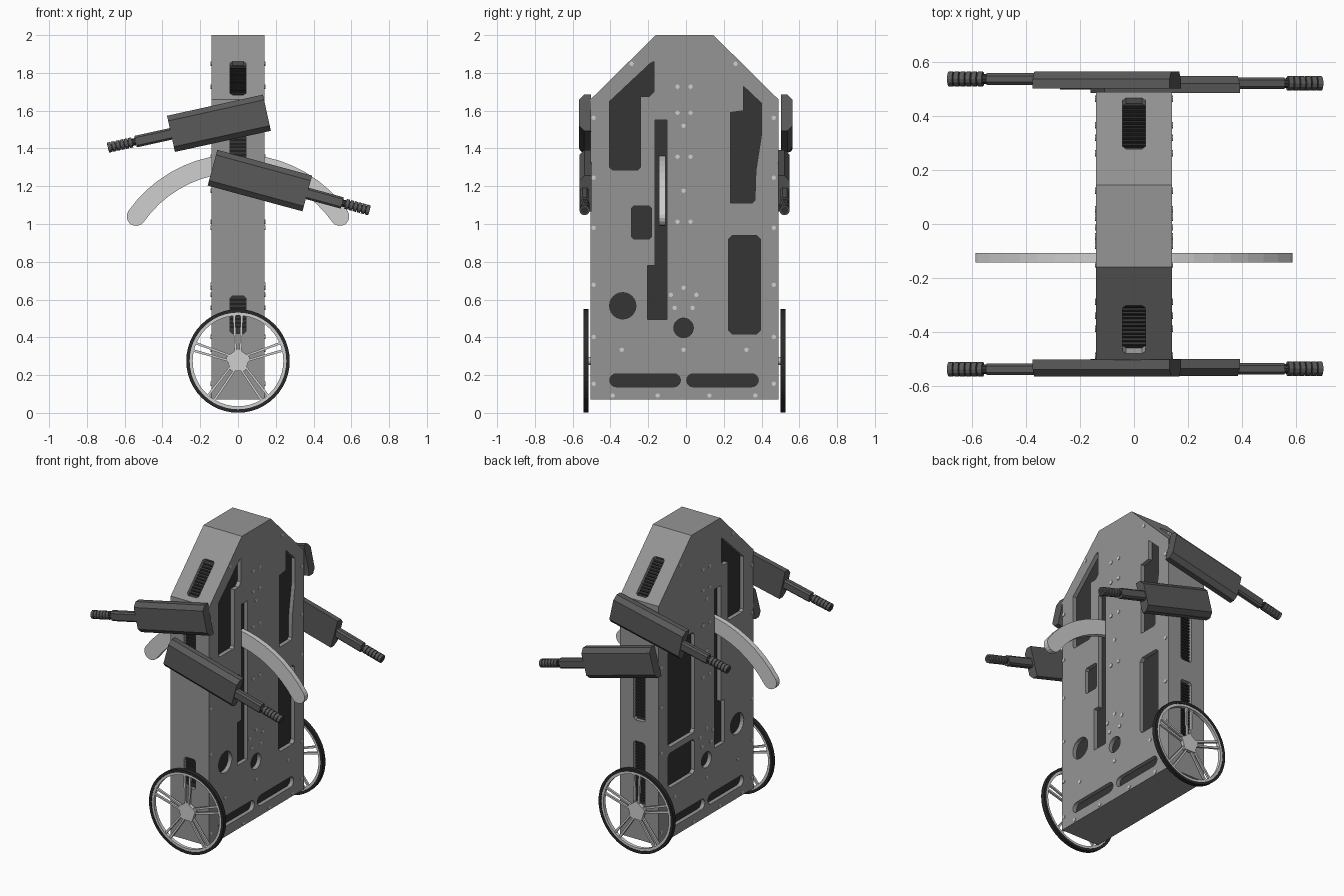
import bpy, math
from mathutils import Matrix, Vector as V

if "Cube" in bpy.data.objects:
    bpy.data.objects.remove(bpy.data.objects["Cube"])


def material(name, v):
    m = bpy.data.materials.new(name)
    m.diffuse_color = (v, v, v, 1)
    m.use_nodes = True
    m.node_tree.nodes["Principled BSDF"].inputs["Base Color"].default_value = m.diffuse_color
    return m


PANEL = material("panel grey", 0.30)
LIGHT = material("light metal", 0.62)
ARM = material("arm dark grey", 0.10)
DARK = material("recess charcoal", 0.035)
TYRE = material("tyre black", 0.022)


def frame(x, y, z, origin=(0, 0, 0)):
    m = Matrix((V(x), V(y), V(z))).transposed().to_4x4()
    m.translation = V(origin)
    return m


def plate(name, loops, mat, m, z0, z1):
    """Fill 2D loops (inner loops become holes), thicken z0..z1, place by m."""
    cu = bpy.data.curves.new(name, 'CURVE')
    cu.dimensions, cu.fill_mode, cu.extrude = '2D', 'BOTH', (z1 - z0) / 2
    for pts in loops:
        s = cu.splines.new('POLY')
        s.points.add(len(pts) - 1)
        for p, c in zip(s.points, pts):
            p.co = (c[0], c[1], 0, 1)
        s.use_cyclic_u = True
    tmp = bpy.data.objects.new("tmp", cu)
    bpy.context.collection.objects.link(tmp)
    dg = bpy.context.evaluated_depsgraph_get()
    me = bpy.data.meshes.new_from_object(tmp.evaluated_get(dg))
    bpy.data.objects.remove(tmp)
    me.transform(m @ Matrix.Translation((0, 0, (z0 + z1) / 2)))
    me.shade_flat()
    me.materials.clear()
    me.materials.append(mat)
    ob = bpy.data.objects.new(name, me)
    bpy.context.collection.objects.link(ob)
    return ob


def circle(cx, cy, r, n=24, a0=0.0):
    return [(cx + r * math.cos(a0 + math.tau * i / n), cy + r * math.sin(a0 + math.tau * i / n))
            for i in range(n)]


def rect(x0, x1, y0, y1, c=0.0):
    if not c:
        return [(x0, y0), (x1, y0), (x1, y1), (x0, y1)]
    return [(x0 + c, y0), (x1 - c, y0), (x1, y0 + c), (x1, y1 - c),
            (x1 - c, y1), (x0 + c, y1), (x0, y1 - c), (x0, y0 + c)]


def stadium(x0, x1, y0, y1):
    r, c = (y1 - y0) / 2, (y0 + y1) / 2
    a = [math.pi * (i / 8 - 0.5) for i in range(9)]
    return ([(x1 - r + r * math.cos(t), c + r * math.sin(t)) for t in a] +
            [(x0 + r - r * math.cos(t), c - r * math.sin(t)) for t in a])


W, T, DEPTH = 0.141, 0.03, 0.027
X, Y, Z = (1, 0, 0), (0, 1, 0), (0, 0, 1)
profile = [(-.505, .072), (.489, .072), (.489, 1.66), (.145, 2), (-.16, 2), (-.505, 1.66)]

# Dark inner core seen through all the openings
core = [(-.008 + (y + .008) * .946, 1.036 + (z - 1.036) * .972) for y, z in profile]
plate("inner_core", [core], DARK, frame(Y, Z, X), -W + DEPTH, W - DEPTH)

# Openings of the two side panels (y, z)
upper_front = [(-.404, 1.65), (-.19, 1.85), (-.17, 1.86), (-.17, 1.70), (-.195, 1.675),
               (-.24, 1.675), (-.24, 1.30), (-.255, 1.287), (-.39, 1.287), (-.404, 1.30)]
upper_back = [(.304, 1.73), (.399, 1.64), (.399, 1.47), (.37, 1.28), (.365, 1.125),
              (.352, 1.112), (.235, 1.112), (.235, 1.59), (.304, 1.60)]
slot = [(-.205, .495), (-.10, .495), (-.10, 1.55), (-.165, 1.55), (-.165, .78), (-.205, .78)]
shared = [upper_front, slot, circle(-.335, .567, .07), circle(-.013, .45, .052),
          stadium(-.404, -.029, .138, .207), stadium(.003, .383, .138, .207)]
right_only = [upper_back, rect(.225, .394, .418, .94, .02), rect(-.288, -.182, .92, 1.096, .012)]
left_only = [rect(.11, .39, .41, .64, .02), rect(.11, .39, .68, 1.35, .02)]

# Rivet positions on the side panels
rivets = [(y, z) for z in (1.562, 1.245, .98, .678, .402, .154) for y in (-.489, .465)]
rivets += [(y, z) for z in (1.727, 1.589, 1.356, 1.012) for y in (-.045, .024)]
rivets += [(-.013, z) for z in (1.52, 1.176, .662, .334)]
rivets += [(y, .092) for y in (-.388, -.15, .124, .367)]
rivets += [(-.08, .625), (.055, .625), (-.06, .556), (.035, .556), (-.34, .334), (.32, .334),
           (-.288, 1.848), (.262, 1.848)]
heads = [circle(y, z, .012, 8) for y, z in rivets]

for side, x0, x1, r0, r1, extra in (("right", W - T, W, W - .002, W + .004, right_only),
                                    ("left", -W, T - W, -W - .004, .002 - W, left_only)):
    m = frame(Y, Z, X)
    plate(side + "_side_panel", [profile] + shared + extra, PANEL, m, x0, x1)
    plate(side + "_rivets", heads, LIGHT, m, r0, r1)

# Narrow panels round the edge; vents are (start, end) along each panel
vents = {1: [(.23, .65), (.79, 1.27)], 2: [(.03, .295)], 4: [(.20, .45)],
         5: [(.11, .48), (1.04, 1.24)]}
names = ["bottom", "back", "back_slope", "top", "front_slope", "front"]
for i, name in enumerate(names):
    a, b = V((0, *profile[i])), V((0, *profile[(i + 1) % 6]))
    u, L = (b - a).normalized(), (b - a).length
    m = frame(u, X, u.cross(V(X)), a)
    w = W - T
    holes = vents.get(i, [])
    plate(name + "_panel", [rect(0, L, -w, w)] + [rect(s, e, -.042, .042, .012) for s, e in holes],
          PANEL, m, -T, 0)
    slats = [rect(s + k * .02, s + k * .02 + .008, -.042, .042)
             for s, e in holes for k in range(1, int((e - s) / .02))]
    if slats:
        plate(name + "_vent_slats", slats, DARK, m, -T, -.018)

# Curved crossbar through the slot
R, zc, h = .66, .66, .05
a_end = math.atan2(1.04 - zc, .54)
arc = [a_end + (math.pi - 2 * a_end) * i / 18 for i in range(19)]
bar = [((R + h) * math.cos(t), zc + (R + h) * math.sin(t)) for t in arc]
cap = lambda t, k: (R * math.cos(t) + h * math.cos(k), zc + R * math.sin(t) + h * math.sin(k))
bar += [cap(arc[-1], arc[-1] + math.pi * i / 8) for i in range(1, 8)]
bar += [((R - h) * math.cos(t), zc + (R - h) * math.sin(t)) for t in reversed(arc)]
bar += [cap(arc[0], arc[0] + math.pi + math.pi * i / 8) for i in range(1, 8)]
plate("curved_crossbar", [bar], LIGHT, frame(X, Z, (0, -1, 0)), .108, .142)

# Wheels with paired spokes and a five-sided hub
spokes = []
for k in range(5):
    t = math.pi / 2 + math.tau * k / 5
    d, n = V((math.cos(t), math.sin(t))), V((-math.sin(t), math.cos(t)))
    for s in (-1, 1):
        spokes.append([tuple(d * r + n * s * o) for r, o in
                       ((.05, .008), (.245, .014), (.245, .027), (.05, .019))])
for name, y in (("front", -.529), ("back", .513)):
    m = frame(X, Z, (0, -1, 0), (0, y, .275))
    plate(name + "_tyre", [circle(0, 0, .274, 48), circle(0, 0, .256, 48)], TYRE, m, -.014, .014)
    plate(name + "_rim", [circle(0, 0, .257, 48), circle(0, 0, .240, 48)], LIGHT, m, -.011, .011)
    plate(name + "_spokes", spokes, LIGHT, m, -.007, .007)
    plate(name + "_hub", [circle(0, 0, .066, 5, math.pi / 2)], LIGHT, m, -.011, .011)
plate("axle", [circle(0, 0, .022, 12)], LIGHT, frame(X, Z, (0, -1, 0), (0, 0, .275)), -.515, .53)

# Four arms: chamfered slab, rod, neck and ridged grip
slab = [(-.098, 0), (.098, 0), (.098, .036), (.07, .063), (-.07, .063), (-.098, .036)]
for end, oy, y_up, y_low in (("front", -1, -.503, -.501), ("back", 1, .502, .486)):
    for name, x, z, ang, y in (("upper", .153, 1.589, 180 + 12.4, y_up),
                               ("lower", -.135, 1.298, -15.2, y_low)):
        d = V((math.cos(math.radians(ang)), 0, math.sin(math.radians(ang))))
        out = V((0, oy, 0))
        m = frame(out.cross(d), out, d, (x, y, z))
        label = end + "_" + name + "_arm_"
        plate(label + "slab", [slab], ARM, m, 0, .52)
        plate(label + "rod", [rect(-.031, .031, .014, .058, .01)], ARM, m, .5, .712)
        plate(label + "grip_core", [circle(0, .036, .019, 10)], DARK, m, .70, .862)
        for k in range(6):
            s = .73 + k * .0225
            plate(label + "grip_ring", [circle(0, .036, .027, 12)], ARM, m, s, s + .0185)
